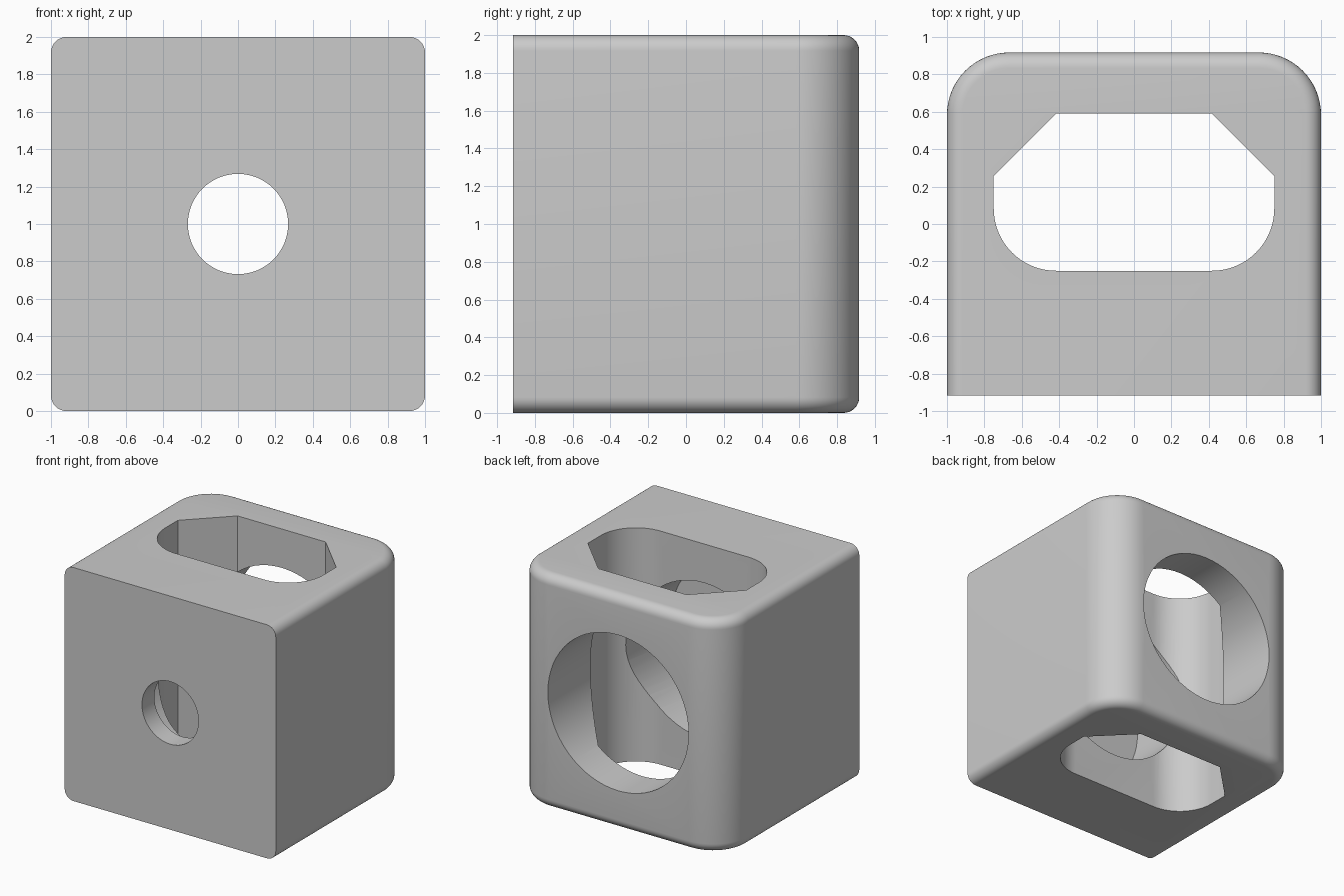
import bpy, bmesh, math

if "Cube" in bpy.data.objects:
    bpy.data.objects.remove(bpy.data.objects["Cube"])

HALF_Y = 0.917      # half depth of the block
CORNER = 0.333      # plan radius of the rear corners
EDGE = 0.083        # fillet around the top and bottom rims

grey = bpy.data.materials.new("plain grey")
grey.diffuse_color = (0.6, 0.6, 0.6, 1)
grey.use_nodes = True
grey.node_tree.nodes["Principled BSDF"].inputs["Base Color"].default_value = grey.diffuse_color


def arc(cx, cy, r, a0, a1, n):
    return [(cx + r * math.cos(math.radians(a0 + (a1 - a0) * i / n)),
             cy + r * math.sin(math.radians(a0 + (a1 - a0) * i / n))) for i in range(n + 1)]


def loft(name, loops):
    """Skin a stack of equal-length closed loops and cap both ends."""
    bm = bmesh.new()
    rings = [[bm.verts.new(p) for p in loop] for loop in loops]
    n = len(rings[0])
    for a, b in zip(rings, rings[1:]):
        for i in range(n):
            j = (i + 1) % n
            bm.faces.new((a[i], a[j], b[j], b[i]))
    bm.faces.new(rings[0][::-1])
    bm.faces.new(rings[-1])
    bmesh.ops.recalc_face_normals(bm, faces=bm.faces)
    mesh = bpy.data.meshes.new(name)
    bm.to_mesh(mesh)
    bm.free()
    mesh.materials.append(grey)
    obj = bpy.data.objects.new(name, mesh)
    bpy.context.collection.objects.link(obj)
    return obj


def plan(inset):
    """Block outline: square front, rounded rear corners."""
    w, b, r = 1 - inset, HALF_Y - inset, CORNER - inset
    return ([(-w, -HALF_Y), (w, -HALF_Y)] + arc(w - r, b - r, r, 0, 90, 16)
            + arc(r - w, b - r, r, 90, 180, 16))


# Block with rolled rims on the sides and back
levels = []
for i in range(9):
    a = math.radians(90 * i / 8)
    levels.append((EDGE * (1 - math.sin(a)), EDGE * (1 - math.cos(a))))
levels += [(inset, 2 - z) for inset, z in reversed(levels)]
block = loft("block", [[(x, y, z) for x, y in plan(inset)] for inset, z in levels])

# Vertical slot: rounded towards the front, chamfered towards the rear
slot_plan = ([(0.75, 0.257), (0.417, 0.59), (-0.417, 0.59), (-0.75, 0.257)]
             + arc(-0.417, 0.083, 0.333, 180, 270, 16) + arc(0.417, 0.083, 0.333, 270, 360, 16))
slot = loft("slot_cutter", [[(x, y, z) for x, y in slot_plan] for z in (-0.2, 2.2)])


def bore(name, radius, y0, y1):
    ring = arc(0, 1, radius, 0, 360, 64)[:-1]
    return loft(name, [[(x, y, z) for x, z in ring] for y in (y0, y1)])


# Wide bore from the back stops at a thin front wall, pierced by a small hole
rear_bore = bore("rear_bore_cutter", 0.667, -0.75, 1.2)
front_hole = bore("front_hole_cutter", 0.268, -1.2, -0.5)

for cutter in (slot, rear_bore, front_hole):
    cutter.hide_render = True
    mod = block.modifiers.new(cutter.name, 'BOOLEAN')
    mod.operation = 'DIFFERENCE'
    mod.solver = 'EXACT'
    mod.object = cutter

bpy.context.view_layer.objects.active = block
block.select_set(True)
for mod in list(block.modifiers):
    bpy.ops.object.modifier_apply(modifier=mod.name)
for cutter in (slot, rear_bore, front_hole):
    bpy.data.objects.remove(cutter)
bpy.ops.object.shade_smooth_by_angle(angle=math.radians(30))
